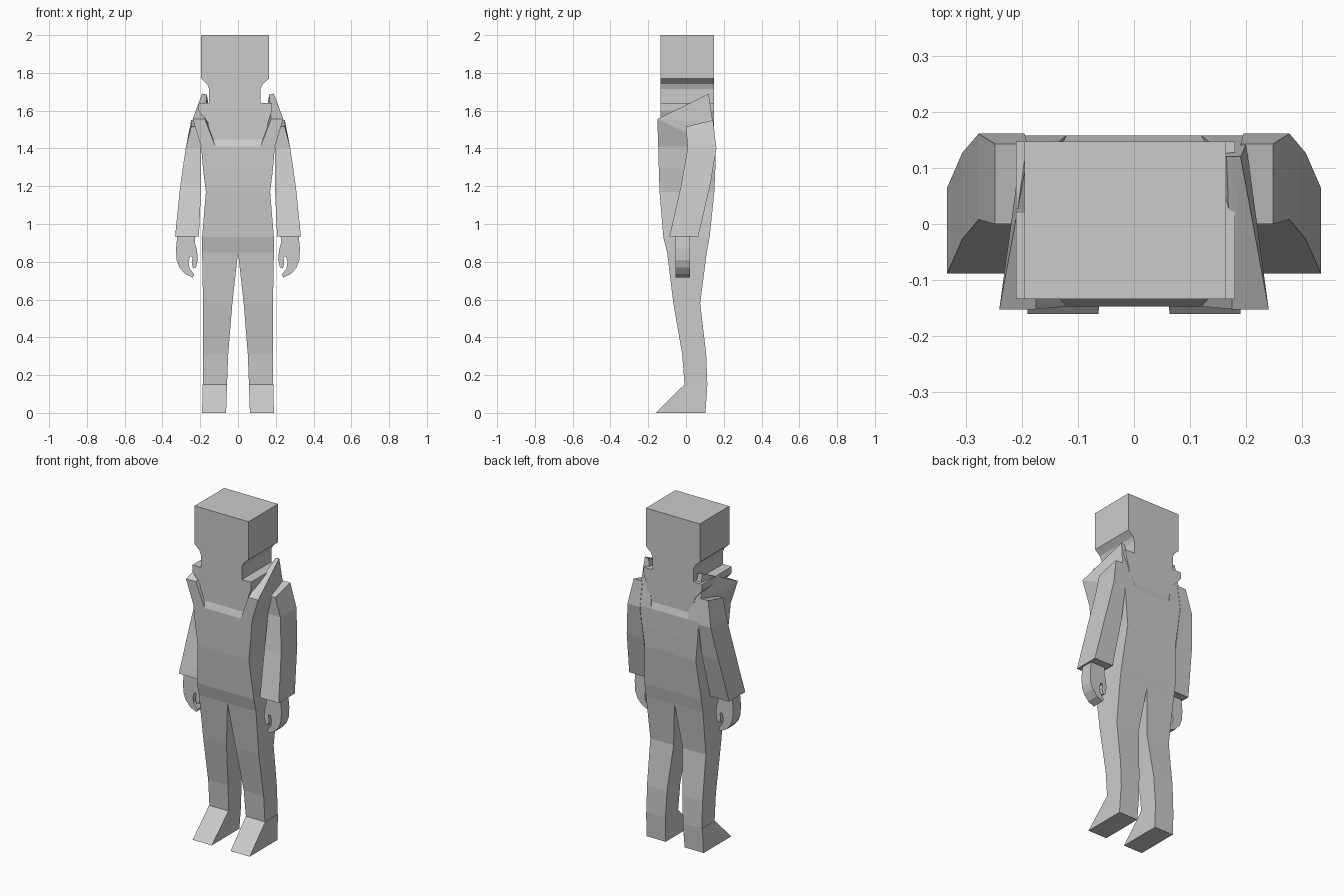
import bpy, bmesh

grey = bpy.data.materials.new("plain grey")
grey.diffuse_color = (0.6, 0.6, 0.6, 1)


def finish(name, bm, mirror=False):
    """Turn a bmesh into a flat shaded object, optionally mirrored in x."""
    bmesh.ops.recalc_face_normals(bm, faces=bm.faces[:])
    me = bpy.data.meshes.new(name)
    bm.to_mesh(me)
    bm.free()
    me.materials.append(grey)
    ob = bpy.data.objects.new(name, me)
    bpy.context.collection.objects.link(ob)
    if mirror:
        m = ob.modifiers.new("mirror", 'MIRROR')
        m.use_clip = False
        m.use_mirror_merge = False
    return ob


def loft(name, sections, mirror=False):
    """Rectangular rings (z front, z back, x0, x1, y0, y1) joined bottom to top."""
    bm = bmesh.new()
    rings = []
    for zf, zb, x0, x1, y0, y1 in sections:
        pts = [(x0, y0, zf), (x1, y0, zf), (x1, y1, zb), (x0, y1, zb)]
        rings.append([bm.verts.new(p) for p in pts])
    for a, b in zip(rings, rings[1:]):
        for i in range(4):
            j = (i + 1) % 4
            bm.faces.new((a[i], a[j], b[j], b[i]))
    bm.faces.new(rings[0])
    bm.faces.new(rings[-1])
    return finish(name, bm, mirror)


def extrude_y(name, outline, y0, y1, mirror=False):
    """Front-view outline (x, z) extruded from y0 to y1."""
    bm = bmesh.new()
    f = bm.faces.new([bm.verts.new((x, y0, z)) for x, z in outline])
    res = bmesh.ops.extrude_face_region(bm, geom=[f])
    for v in res["geom"]:
        if isinstance(v, bmesh.types.BMVert):
            v.co.y = y1
    return finish(name, bm, mirror)


# Head, neck and upper chest: one slab, slightly off centre
extrude_y("head_and_neck", [
    (-0.14, 1.41), (0.14, 1.41), (0.16, 1.54), (0.18, 1.60), (0.18, 1.64),
    (0.12, 1.64), (0.12, 1.715), (0.13, 1.74), (0.164, 1.77), (0.164, 2.0),
    (-0.195, 2.0), (-0.195, 1.77), (-0.163, 1.74), (-0.153, 1.715),
    (-0.153, 1.64), (-0.21, 1.64), (-0.21, 1.60), (-0.16, 1.54)],
    -0.134, 0.147)

# Torso with sloped neckline
loft("torso", [(z, z, -x, x, a, b) for z, x, a, b in [
    (0.85, 0.19, -0.10, 0.11),
    (0.93, 0.19, -0.12, 0.125),
    (1.17, 0.17, -0.14, 0.150),
    (1.29, 0.185, -0.144, 0.155),
    (1.41, 0.195, -0.147, 0.158),
    (1.46, 0.14, -0.130, 0.143)]])

# Shoulder straps, rising to a point at the back
bm = bmesh.new()
for p in [(0.12, -0.147, 1.41), (0.195, -0.147, 1.41), (0.195, 0.158, 1.41),
          (0.12, 0.158, 1.41), (0.175, -0.152, 1.555), (0.24, -0.152, 1.555),
          (0.165, 0.12, 1.685), (0.19, 0.12, 1.69),
          (0.165, 0.142, 1.54), (0.20, 0.142, 1.54)]:
    bm.verts.new(p)
bmesh.ops.convex_hull(bm, input=bm.verts[:])
finish("shoulder", bm, True)

# Sleeves
loft("sleeve", [
    (0.935, 0.935, 0.207, 0.333, -0.088, 0.065),
    (1.20, 1.20, 0.195, 0.306, -0.027, 0.127),
    (1.40, 1.40, 0.195, 0.277, 0.008, 0.161),
    (1.515, 1.55, 0.190, 0.248, 0.0, 0.143)], True)

# Hands: curled fingers and a thumb
extrude_y("hand", [
    (0.225, 0.95), (0.32, 0.95), (0.328, 0.87), (0.325, 0.81), (0.31, 0.77),
    (0.28, 0.735), (0.24, 0.717), (0.232, 0.733), (0.257, 0.765),
    (0.262, 0.80), (0.252, 0.83), (0.24, 0.825), (0.245, 0.795),
    (0.238, 0.765), (0.222, 0.77), (0.213, 0.81), (0.217, 0.86),
    (0.228, 0.90)], -0.055, 0.02, True)

# Legs
loft("leg", [(z, z, i, 0.19 - 0.005 * (z < 0.6), a, b) for z, i, a, b in [
    (0.15, 0.058, -0.008, 0.113),
    (0.31, 0.052, -0.02, 0.107),
    (0.58, 0.03, -0.067, 0.075),
    (0.85, 0.0, -0.10, 0.11)]], True)

# Wedge feet
loft("foot", [
    (0, 0, 0.063, 0.19, -0.16, 0.103),
    (0.15, 0.15, 0.058, 0.187, -0.008, 0.113)], True)
